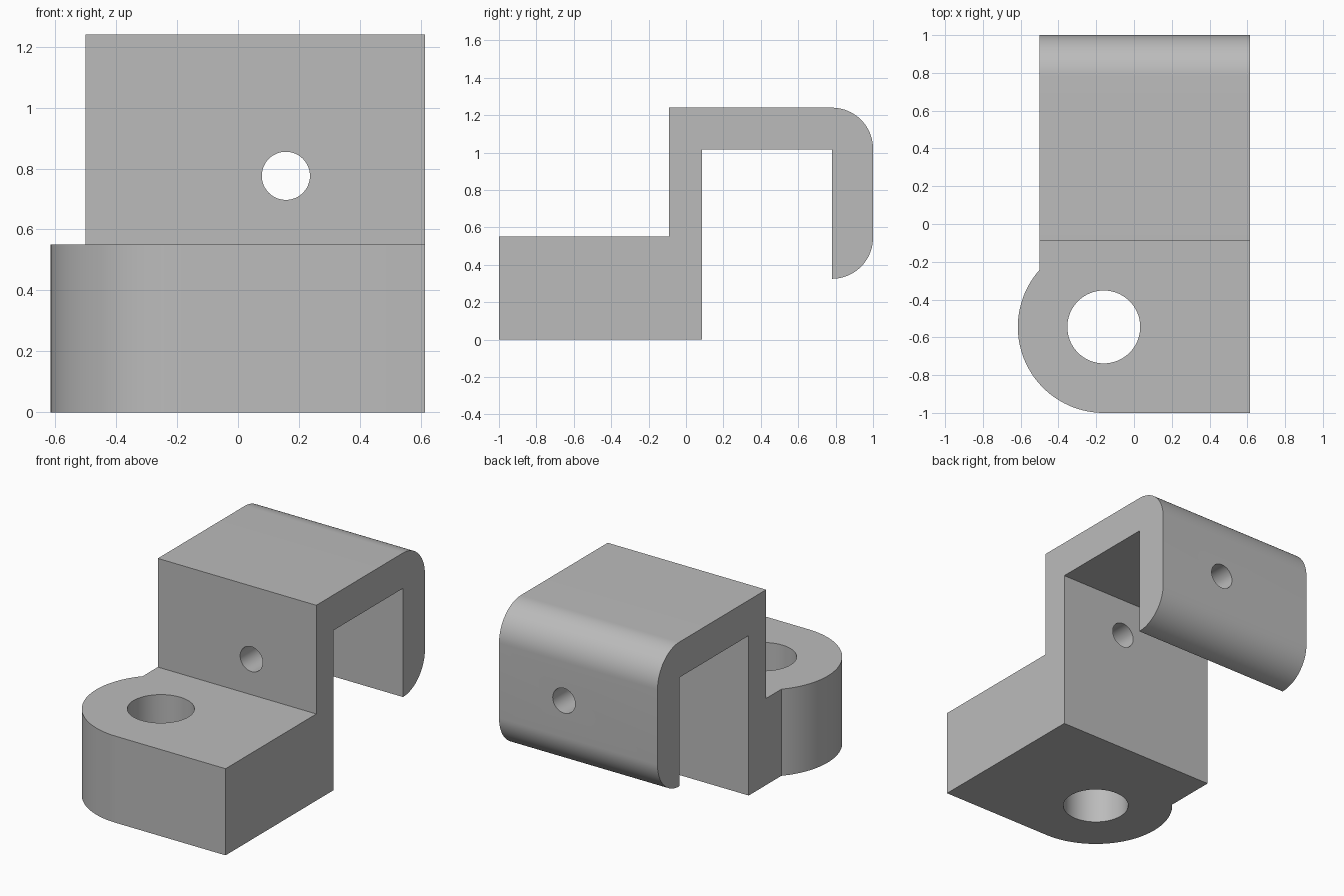
import bpy, bmesh, math
from mathutils import Vector

cube = bpy.data.objects.get("Cube")
if cube:
    bpy.data.objects.remove(cube, do_unlink=True)

GREY = (0.5, 0.5, 0.5, 1.0)
metal = bpy.data.materials.new("plain grey")
metal.use_nodes = True
metal.diffuse_color = GREY
metal.node_tree.nodes["Principled BSDF"].inputs["Base Color"].default_value = GREY


def arc(cx, cy, r, start, end, steps):
    """Points along a circular arc, angles in degrees."""
    angles = [math.radians(start + (end - start) * i / steps) for i in range(steps + 1)]
    return [(cx + r * math.cos(a), cy + r * math.sin(a)) for a in angles]


def prism(name, points, place, direction):
    """Extrude a closed outline; place maps its 2D points into space."""
    bm = bmesh.new()
    face = bm.faces.new([bm.verts.new(place(u, v)) for u, v in points])
    grown = bmesh.ops.extrude_face_region(bm, geom=[face])["geom"]
    verts = [g for g in grown if isinstance(g, bmesh.types.BMVert)]
    bmesh.ops.translate(bm, verts=verts, vec=Vector(direction))
    bmesh.ops.recalc_face_normals(bm, faces=bm.faces)
    mesh = bpy.data.meshes.new(name)
    bm.to_mesh(mesh)
    bm.free()
    mesh.materials.append(metal)
    obj = bpy.data.objects.new(name, mesh)
    bpy.context.scene.collection.objects.link(obj)
    return obj


def combine(target, cutter, operation):
    """Apply a boolean and discard the cutter."""
    cutter.hide_render = True
    mod = target.modifiers.new(operation.lower(), "BOOLEAN")
    mod.operation, mod.solver, mod.object = operation, "EXACT", cutter
    bpy.context.view_layer.objects.active = target
    bpy.ops.object.modifier_apply(modifier=mod.name)
    bpy.data.objects.remove(cutter, do_unlink=True)


# Stepped hook section, running across the width
section = [(-1.2, 0), (0.085, 0), (0.085, 1.015), (0.78, 1.015), (0.78, 0.325)]
section += arc(0.78, 0.545, 0.22, -90, 0, 20)
section += arc(0.78, 1.02, 0.22, 0, 90, 20)
section += [(-0.09, 1.24), (-0.09, 0.55), (-1.2, 0.55)]
bracket = prism("clamp_bracket", section, lambda y, z: (-0.8, y, z), (1.6, 0, 0))

# Plan outline with the round boss at the front right corner
boss_x, boss_y, boss_r = -0.16, -0.545, 0.455
meet = 180 - math.degrees(math.acos((0.5 + boss_x) / boss_r))
plan = [(0.613, -1), (0.613, 1.2), (-0.5, 1.2)]
plan += arc(boss_x, boss_y, boss_r, meet, 270, 48)
combine(bracket, prism("plan_outline", plan, lambda x, y: (x, y, -0.2), (0, 0, 1.8)), "INTERSECT")

# Vertical bore through the boss
bore = arc(boss_x, boss_y, 0.193, 0, 360, 64)[:-1]
combine(bracket, prism("boss_bore", bore, lambda x, y: (x, y, -0.3), (0, 0, 1.1)), "DIFFERENCE")

# Pin hole through both upright walls
pin = arc(0.157, 0.776, 0.079, 0, 360, 48)[:-1]
combine(bracket, prism("pin_hole", pin, lambda x, z: (x, -0.4, z), (0, 1.8, 0)), "DIFFERENCE")

bpy.ops.object.select_all(action="DESELECT")
bracket.select_set(True)
bpy.context.view_layer.objects.active = bracket
bpy.ops.object.shade_smooth_by_angle(angle=math.radians(30))
